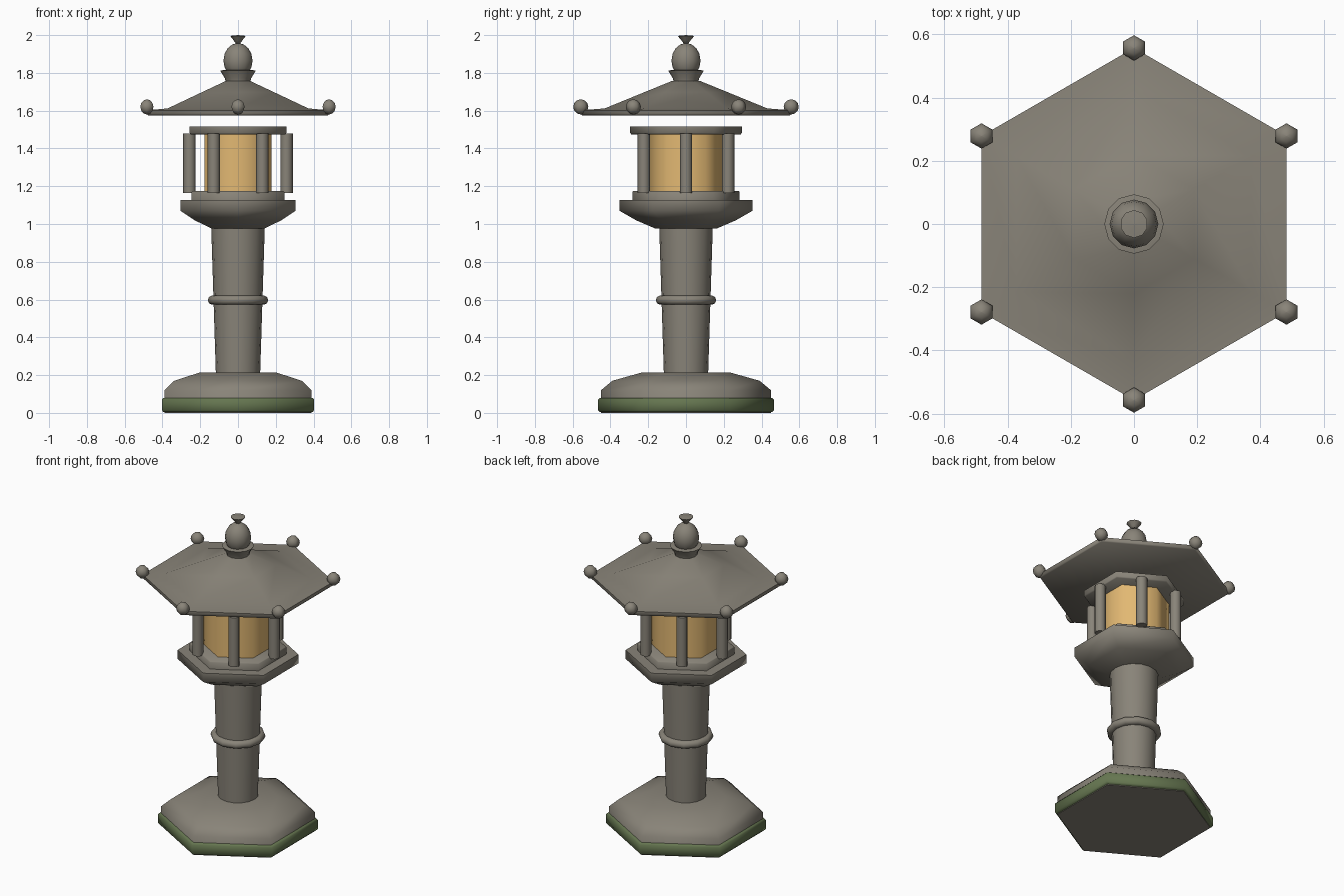
import bpy, bmesh, math
from math import pi, sin, cos

cube = bpy.data.objects.get("Cube")
if cube:
    bpy.data.objects.remove(cube, do_unlink=True)


def material(name, colour):
    mat = bpy.data.materials.new(name)
    mat.use_nodes = True
    mat.diffuse_color = (*colour, 1)
    bsdf = mat.node_tree.nodes["Principled BSDF"]
    bsdf.inputs["Base Color"].default_value = (*colour, 1)
    bsdf.inputs["Roughness"].default_value = 0.9
    return mat


STONE = material("weathered stone", (0.25, 0.23, 0.19))
MOSS = material("moss green", (0.13, 0.18, 0.08))
GLOW = material("warm lamp paper", (0.76, 0.48, 0.17))


def turned(name, profile, sides, mat, centre=(0, 0, 0)):
    """Revolve (radius, height) points, with a corner on the y axis, and cap both ends."""
    bm = bmesh.new()
    rings = []
    for r, z in profile:
        ring = []
        for i in range(sides):
            a = pi / 2 + 2 * pi * i / sides
            ring.append(bm.verts.new((r * cos(a), r * sin(a), z)))
        rings.append(ring)
    for low, high in zip(rings, rings[1:]):
        for i in range(sides):
            j = (i + 1) % sides
            bm.faces.new((low[i], low[j], high[j], high[i]))
    bm.faces.new(rings[0][::-1])
    bm.faces.new(rings[-1])
    bmesh.ops.remove_doubles(bm, verts=bm.verts, dist=1e-5)
    bmesh.ops.recalc_face_normals(bm, faces=bm.faces)
    mesh = bpy.data.meshes.new(name)
    bm.to_mesh(mesh)
    bm.free()
    mesh.materials.append(mat)
    obj = bpy.data.objects.new(name, mesh)
    bpy.context.collection.objects.link(obj)
    obj.location = centre
    bpy.ops.object.select_all(action='DESELECT')
    obj.select_set(True)
    bpy.context.view_layer.objects.active = obj
    bpy.ops.object.shade_smooth_by_angle(angle=math.radians(65))
    return obj


def ball_profile(radius, height, steps):
    return [(max(radius * sin(pi * k / steps), 0.001), -height * cos(pi * k / steps))
            for k in range(steps + 1)]


# Foot: hexagonal stone with a mossy band
turned("base", [(0.45, 0), (0.45, 0.12), (0.39, 0.17), (0.23, 0.215)], 6, STONE)
turned("moss_band", [(0.455, 0.004), (0.466, 0.014), (0.466, 0.07), (0.455, 0.08)], 6, MOSS)

# Shaft and its collar
turned("column", [(0.117, 0.2), (0.142, 0.99)], 16, STONE)
collar = [(0.138 + 0.022 * cos(t * pi / 4), 0.597 + 0.024 * sin(t * pi / 4)) for t in range(-2, 3)]
turned("collar", collar, 12, STONE)

# Platform under the lamp
turned("platform", [(0.16, 0.975), (0.265, 1.02), (0.352, 1.07), (0.352, 1.127)], 6, STONE)
turned("plinth", [(0.283, 1.12), (0.283, 1.17), (0.278, 1.175)], 6, STONE)

# Lamp chamber with a post at the middle of each side
turned("lamp", [(0.205, 1.17), (0.205, 1.48)], 6, GLOW)
for i in range(6):
    a = i * pi / 3
    turned(f"post_{i + 1}", [(0.033, 1.165), (0.033, 1.48)], 8, STONE,
           (0.257 * cos(a), 0.257 * sin(a), 0))
turned("chamber_cap", [(0.29, 1.475), (0.296, 1.482), (0.296, 1.515)], 6, STONE)

# Roof with a ball at each corner
turned("roof", [(0.55, 1.575), (0.557, 1.582), (0.557, 1.602), (0.43, 1.612),
                (0.22, 1.698), (0.075, 1.757)], 6, STONE)
for i in range(6):
    a = pi / 2 + i * pi / 3
    turned(f"corner_ball_{i + 1}", ball_profile(0.04, 0.04, 6), 6, STONE,
           (0.557 * cos(a), 0.557 * sin(a), 1.62))

# Finial: cup, bulb and flared tip
turned("finial_cup", [(0.065, 1.752), (0.07, 1.772), (0.094, 1.812), (0.075, 1.815)], 12, STONE)
turned("finial_bulb", ball_profile(0.077, 0.093, 8), 12, STONE, (0, 0, 1.865))
turned("finial_tip", [(0.008, 1.95), (0.025, 1.973), (0.044, 1.996), (0.001, 2.0)], 10, STONE)
